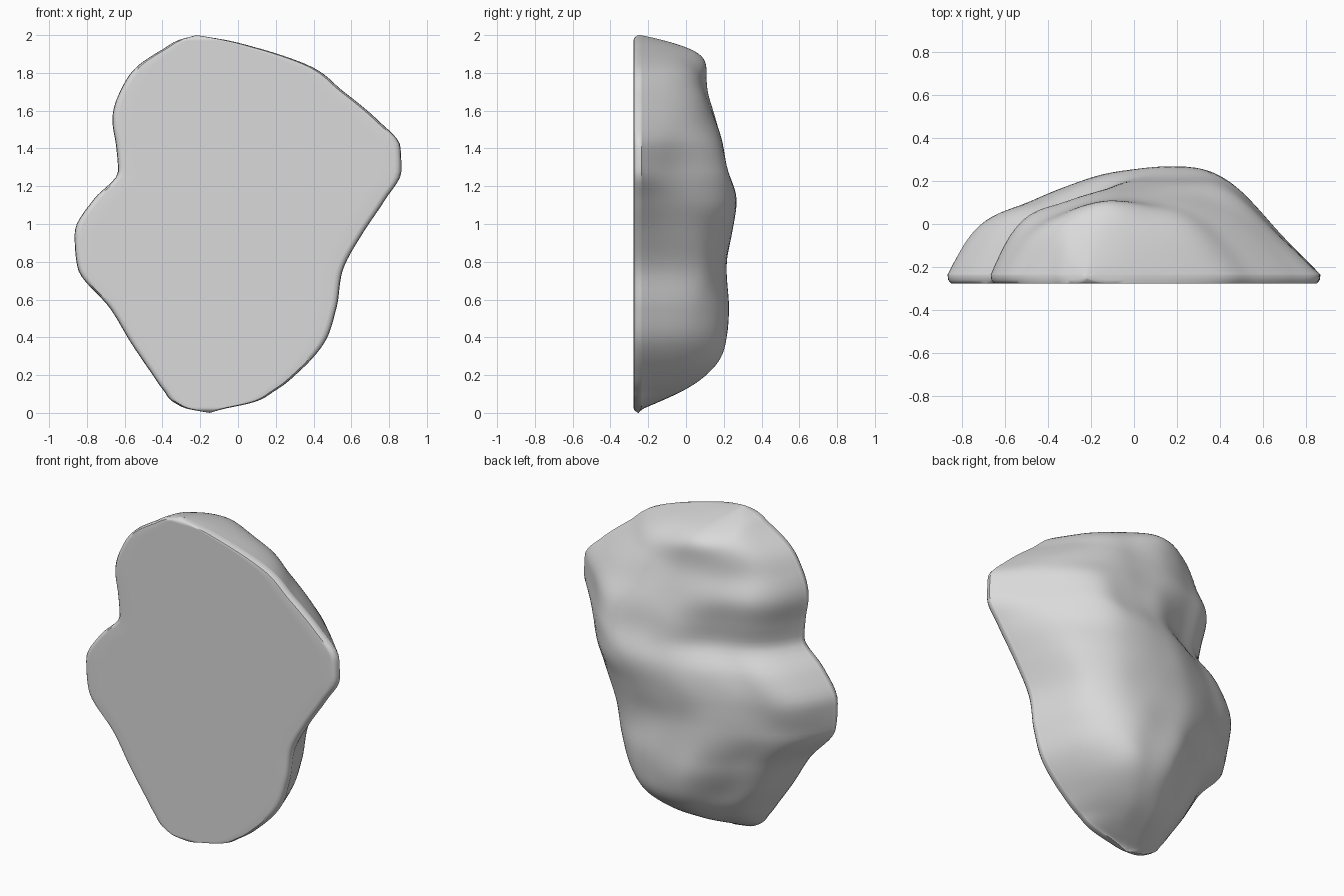
import bpy
import bmesh
import math
from mathutils import Vector, noise

default_cube = bpy.data.objects.get("Cube")
if default_cube:
    bpy.data.objects.remove(default_cube, do_unlink=True)

FRONT_Y = -0.277     # flat broken face
RIM_Y = -0.235       # where the domed back meets the rim
ROWS, BACK_STEPS, FRONT_STEPS = 100, 60, 16

# Horizontal sections: height, left edge, right edge, five depths across the back
SECTIONS = [
    (0, -.15, -.15, -.25, -.25, -.25, -.25, -.25),
    (.02, -.26, -.08, -.24, -.23, -.23, -.23, -.24),
    (.05, -.33, .06, -.22, -.18, -.16, -.17, -.22),
    (.12, -.395, .2, -.17, -.07, -.01, -.01, -.14),
    (.22, -.465, .325, -.13, .02, .11, .13, -.04),
    (.36, -.56, .45, -.1, .06, .2, .21, .02),
    (.55, -.675, .52, -.1, .09, .22, .225, .06),
    (.77, -.85, .56, -.11, .085, .2, .215, .1),
    (.95, -.865, .66, -.07, .1, .22, .24, .08),
    (1.13, -.765, .78, -.06, .12, .24, .275, .01),
    (1.28, -.635, .865, -.09, .085, .22, .225, -.09),
    (1.41, -.645, .86, -.07, .1, .2, .195, -.09),
    (1.55, -.665, .74, -.06, .11, .16, .145, -.07),
    (1.7, -.625, .56, -.1, .06, .11, .1, -.08),
    (1.85, -.515, .35, -.11, .05, .1, .06, -.1),
    (1.93, -.39, .11, -.13, -.02, .01, -.02, -.15),
    (1.975, -.31, -.07, -.2, -.15, -.13, -.15, -.2),
    (2, -.22, -.22, -.24, -.24, -.24, -.24, -.24),
]
HEIGHTS = [s[0] for s in SECTIONS]
FRACTIONS = [0, .06, .25, .45, .65, .9, 1]


def smooth_curve(knots, values, t):
    """Limited cubic interpolation through unevenly spaced knots."""
    last = len(knots) - 1
    i = max(k for k in range(last) if knots[k] <= t or k == 0)

    def slope(k):
        return (values[k + 1] - values[k]) / (knots[k + 1] - knots[k])

    def tangent(k):
        if k == 0:
            return slope(0)
        if k == last:
            return slope(last - 1)
        a, b = slope(k - 1), slope(k)
        if a * b <= 0:
            return 0
        before, after = knots[k] - knots[k - 1], knots[k + 1] - knots[k]
        mean = abs(a * after + b * before) / (before + after)
        return math.copysign(min(mean, 2.5 * abs(a), 2.5 * abs(b)), a)

    width = knots[i + 1] - knots[i]
    u = (t - knots[i]) / width
    ease = u * u * (3 - 2 * u)
    return (values[i] + (values[i + 1] - values[i]) * ease
            + width * u * (1 - u) * (tangent(i) * (1 - u) - tangent(i + 1) * u))


def section_loop(z):
    """Closed outline of the rock at one height."""
    left, right, *depths = [
        smooth_curve(HEIGHTS, [s[c] for s in SECTIONS], z) for c in range(1, 8)]
    span = right - left
    rim = min(RIM_Y, min(depths))
    across = [rim, *depths, rim]
    loop = []
    # Domed back, with points gathered towards both edges
    for k in range(BACK_STEPS + 1):
        f = (1 - math.cos(math.pi * k / BACK_STEPS)) / 2
        x = left + span * f
        lump = noise.noise(Vector((x, 0, z)) * 5) * .012 * math.sin(math.pi * f)
        loop.append((x, smooth_curve(FRACTIONS, across, f) + lump, z))
    # Flat front with a small rounded rim
    end = min(z, 2 - z)
    front = FRONT_Y + .025 * max(0, 1 - end / .025) ** 2
    bevel = min(.035, span * .25)
    for inset in (.1, .45):
        loop.append((right - bevel * inset, front + (rim - front) * (.5 - inset), z))
    for k in range(FRONT_STEPS + 1):
        x = right - bevel - (span - 2 * bevel) * k / FRONT_STEPS
        loop.append((x, front, z))
    for inset in (.45, .1):
        loop.append((left + bevel * inset, front + (rim - front) * (.5 - inset), z))
    return loop


# Loft the sections into one closed boulder
bm = bmesh.new()
rings = []
for r in range(ROWS + 1):
    z = 1 - math.cos(math.pi * r / ROWS)
    rings.append([bm.verts.new(p) for p in section_loop(z)])
for low, high in zip(rings, rings[1:]):
    count = len(low)
    for k in range(count):
        n = (k + 1) % count
        bm.faces.new((low[k], low[n], high[n], high[k]))
for cap in (rings[0], rings[-1]):
    bmesh.ops.pointmerge(bm, verts=cap, merge_co=(cap[0].co.x, -.25, cap[0].co.z))

# Soften the domed back only
back = [v for v in bm.verts if v.co.y > RIM_Y + .02]
for _ in range(5):
    bmesh.ops.smooth_vert(bm, verts=back, factor=.5,
                          use_axis_x=False, use_axis_y=True, use_axis_z=False)
bmesh.ops.recalc_face_normals(bm, faces=bm.faces)
mesh = bpy.data.meshes.new("boulder")
bm.to_mesh(mesh)
bm.free()
boulder = bpy.data.objects.new("boulder", mesh)
bpy.context.collection.objects.link(boulder)

# Plain stone colour
stone = bpy.data.materials.new("pale_grey_stone")
stone.use_nodes = True
colour = (.7, .7, .7, 1)
stone.diffuse_color = colour
stone.node_tree.nodes["Principled BSDF"].inputs["Base Color"].default_value = colour
mesh.materials.append(stone)

bpy.context.view_layer.objects.active = boulder
boulder.select_set(True)
bpy.ops.object.shade_smooth_by_angle(angle=math.radians(50))
